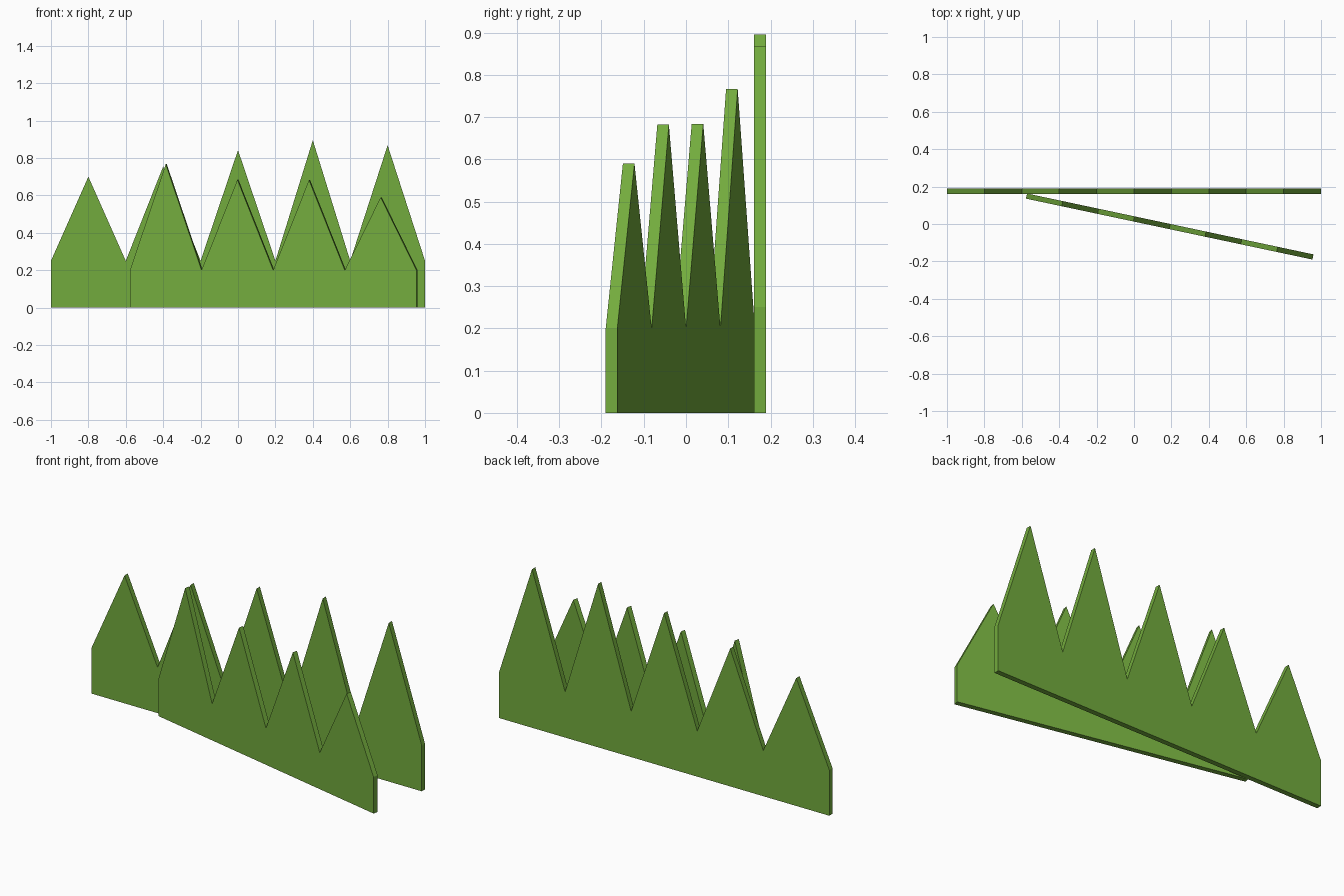
import bpy, bmesh, math
from mathutils import Matrix

if "Cube" in bpy.data.objects:
    bpy.data.objects.remove(bpy.data.objects["Cube"])

green = bpy.data.materials.new("grass green")
green.diffuse_color = (0.171, 0.41, 0.047, 1)
green.use_nodes = True
green.node_tree.nodes["Principled BSDF"].inputs["Base Color"].default_value = green.diffuse_color


def grass_panel(name, length, valley, peaks, centre, angle, thick=0.028):
    """Flat upright panel with a zigzag top, one tooth per peak height."""
    step = length / len(peaks)
    left = -length / 2
    profile = [(left, 0), (length / 2, 0), (length / 2, valley)]
    for i in reversed(range(len(peaks))):
        profile += [(left + (i + 0.5) * step, peaks[i]), (left + i * step, valley)]

    bm = bmesh.new()
    face = bm.faces.new([bm.verts.new((x, -thick / 2, z)) for x, z in profile])
    ext = bmesh.ops.extrude_face_region(bm, geom=[face], use_keep_orig=True)
    moved = [g for g in ext["geom"] if isinstance(g, bmesh.types.BMVert)]
    bmesh.ops.translate(bm, verts=moved, vec=(0, thick, 0))
    bmesh.ops.recalc_face_normals(bm, faces=bm.faces)
    bm.transform(Matrix.Translation((*centre, 0)) @ Matrix.Rotation(angle, 4, 'Z'))

    mesh = bpy.data.meshes.new(name)
    bm.to_mesh(mesh)
    bm.free()
    mesh.materials.append(green)
    obj = bpy.data.objects.new(name, mesh)
    bpy.context.collection.objects.link(obj)
    return obj


# Long straight row of blades at the back
grass_panel("back_grass", 2.0, 0.25, [0.70, 0.755, 0.842, 0.895, 0.868], (0, 0.175), 0)
# Shorter, lower row turned towards the front
grass_panel("front_grass", 1.566, 0.20, [0.767, 0.684, 0.682, 0.59],
            (0.191, -0.0135), math.radians(-12))
